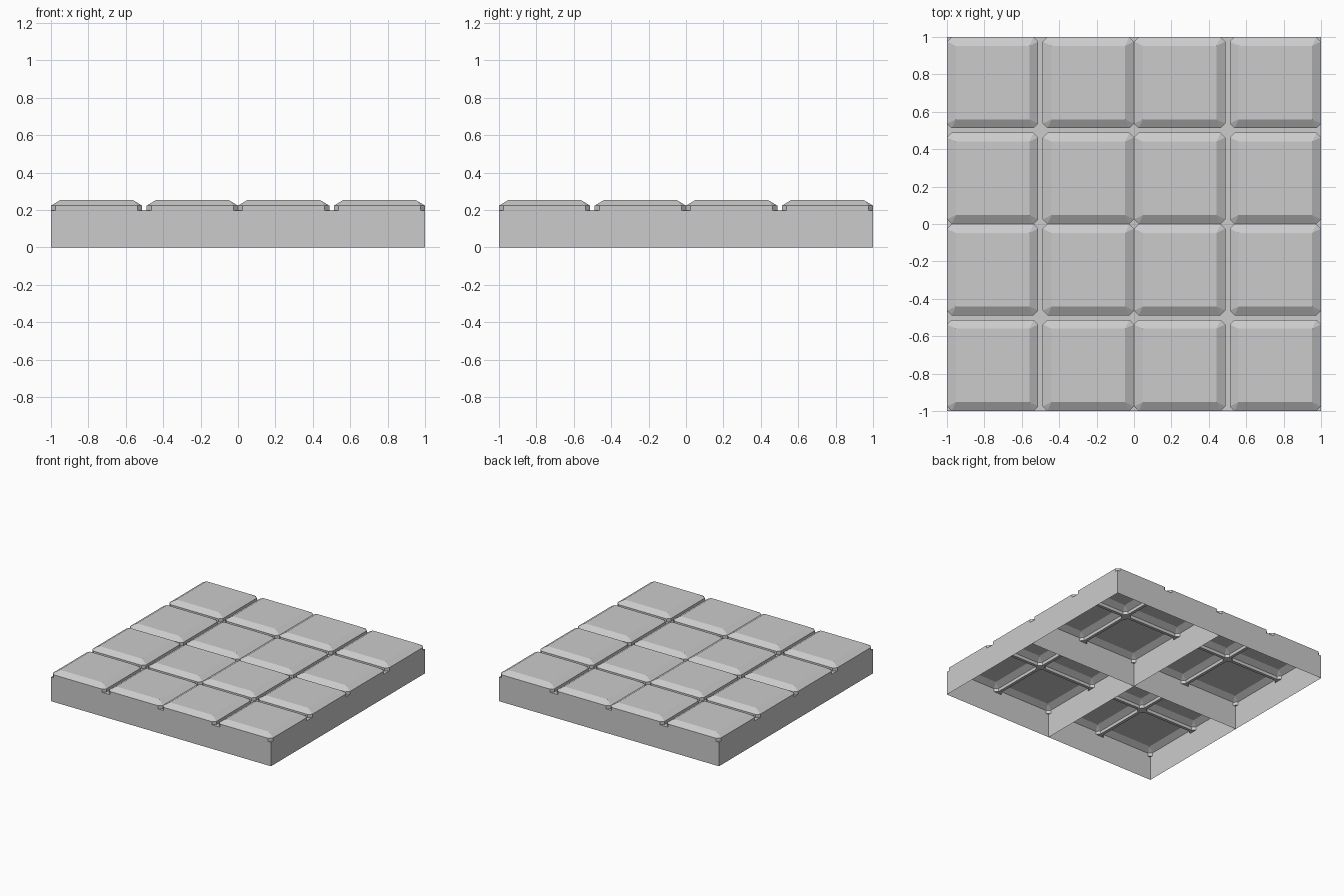
import bpy, bmesh

if "Cube" in bpy.data.objects:
    bpy.data.objects.remove(bpy.data.objects["Cube"])

BASE, RIM, TOP = 0.197, 0.223, 0.252   # groove floor, pad rim, pad top
GAP, CUT, BEV = 0.012, 0.025, 0.048    # half groove, corner cut, top bevel
PAD = 0.5 - GAP


def ring(bm, pts, z):
    return [bm.verts.new((x, y, z)) for x, y in pts]


def bridge(bm, a, b):
    n = len(a)
    for i in range(n):
        j = (i + 1) % n
        bm.faces.new((a[i], a[j], b[j], b[i]))


def add_pad(bm, x, y):
    # octagonal rim with a bevelled square top
    X, Y, c = x + PAD, y + PAD, CUT
    octo = [(x + c, y), (X - c, y), (X, y + c), (X, Y - c),
            (X - c, Y), (x + c, Y), (x, Y - c), (x, y + c)]
    low, rim = ring(bm, octo, BASE), ring(bm, octo, RIM)
    b = BEV
    top = ring(bm, [(x + b, y + b), (X - b, y + b), (X - b, Y - b), (x + b, Y - b)], TOP)
    bridge(bm, low, rim)
    for k in range(4):
        p, q = rim[2 * k], rim[2 * k + 1]
        bm.faces.new((p, q, top[(k + 1) % 4], top[k]))
        bm.faces.new((q, rim[(2 * k + 2) % 8], top[(k + 1) % 4]))
    bm.faces.new(top)
    # groove floor: corner triangles around the pad
    for k, (cx, cy) in enumerate([(X, y), (X, Y), (x, Y), (x, y)]):
        corner = bm.verts.new((cx, cy, BASE))
        bm.faces.new((low[2 * k + 1], corner, low[(2 * k + 2) % 8]))


def floor_rect(bm, x0, y0, x1, y1):
    bm.faces.new(ring(bm, [(x0, y0), (x1, y0), (x1, y1), (x0, y1)], BASE))


bm = bmesh.new()
# four pads of one open-bottomed tile
for px in (-1, -0.5 + GAP):
    for py in (-1, -0.5 + GAP):
        add_pad(bm, px, py)

# cross-shaped groove floor between the pads
lo, hi = -0.5 - GAP, -0.5 + GAP
floor_rect(bm, lo, -1, hi, lo)
floor_rect(bm, lo, lo, hi, hi)
floor_rect(bm, lo, hi, hi, 0)
floor_rect(bm, -1, lo, lo, hi)
floor_rect(bm, hi, lo, 0, hi)

# thin side walls
square = [(-1, -1), (0, -1), (0, 0), (-1, 0)]
bridge(bm, ring(bm, square, 0), ring(bm, square, BASE))
bmesh.ops.remove_doubles(bm, verts=bm.verts[:], dist=1e-5)

mesh = bpy.data.meshes.new("paving_tile")
bm.to_mesh(mesh)
bm.free()
tile = bpy.data.objects.new("paving_tile", mesh)
bpy.context.collection.objects.link(tile)

# repeat the tile two by two
for name, offset in (("across", (1, 0, 0)), ("deep", (0, 1, 0))):
    arr = tile.modifiers.new(name, 'ARRAY')
    arr.count = 2
    arr.use_relative_offset = False
    arr.use_constant_offset = True
    arr.constant_offset_displace = offset
